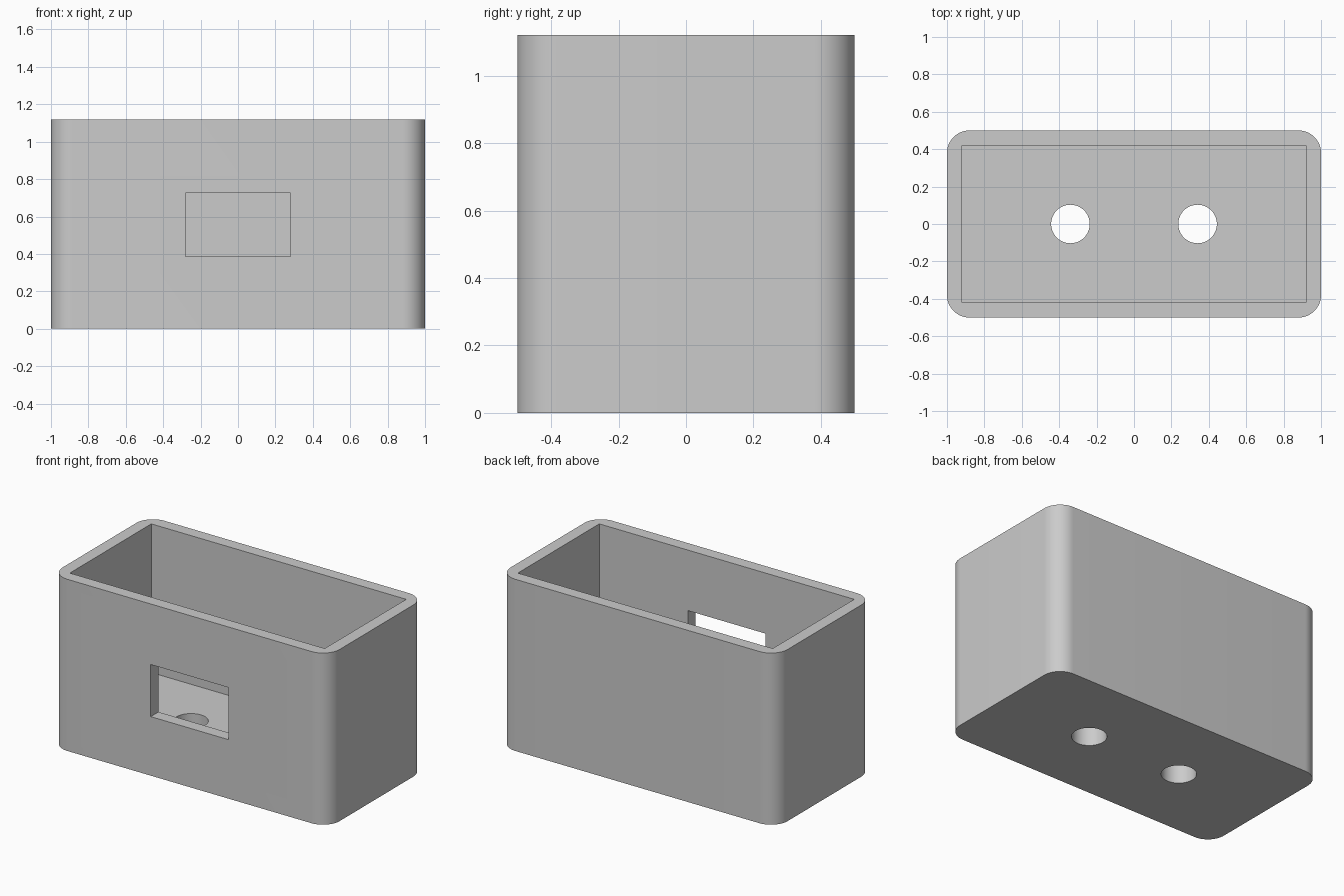
import bpy
import bmesh
from math import radians

cube = bpy.data.objects.get("Cube")
if cube:
    bpy.data.objects.remove(cube, do_unlink=True)

WIDTH, DEPTH, HEIGHT = 2.0, 1.0, 1.12
WALL, FLOOR, CORNER = 0.08, 0.15, 0.12

grey = bpy.data.materials.new("plain grey")
grey.use_nodes = True
colour = (0.6, 0.6, 0.6, 1)
grey.diffuse_color = colour
grey.node_tree.nodes["Principled BSDF"].inputs["Base Color"].default_value = colour


def finish(name, bm):
    mesh = bpy.data.meshes.new(name)
    bm.to_mesh(mesh)
    bm.free()
    mesh.materials.append(grey)
    obj = bpy.data.objects.new(name, mesh)
    bpy.context.collection.objects.link(obj)
    return obj


def box(name, low, high, corner=0):
    bm = bmesh.new()
    bmesh.ops.create_cube(bm, size=1)
    for v in bm.verts:
        v.co = [h if c > 0 else l for c, l, h in zip(v.co, low, high)]
    if corner:
        upright = [e for e in bm.edges
                   if abs(e.verts[0].co.z - e.verts[1].co.z) > 0.1]
        bmesh.ops.bevel(bm, geom=upright, offset=corner, segments=16,
                        profile=0.5, affect='EDGES')
    return finish(name, bm)


def drill(name, x, radius):
    bm = bmesh.new()
    bmesh.ops.create_cone(bm, cap_ends=True, segments=64, radius1=radius,
                          radius2=radius, depth=1)
    bmesh.ops.translate(bm, verts=bm.verts, vec=(x, 0, 0))
    return finish(name, bm)


# Rounded outer body
w, d = WIDTH / 2, DEPTH / 2
case = box("enclosure_body", (-w, -d, 0), (w, d, HEIGHT), CORNER)

# Square-cornered cavity, front window and two floor holes
cutters = [
    box("cavity_cutter", (WALL - w, WALL - d, FLOOR),
        (w - WALL, d - WALL, HEIGHT + 0.5)),
    box("window_cutter", (-0.28, -d - 0.2, 0.385), (0.28, 0, 0.725)),
    drill("left_hole_cutter", 0.34, 0.103),
    drill("right_hole_cutter", -0.34, 0.103),
]
bpy.context.view_layer.objects.active = case
for cutter in cutters:
    mod = case.modifiers.new(cutter.name, 'BOOLEAN')
    mod.operation = 'DIFFERENCE'
    mod.solver = 'EXACT'
    mod.object = cutter
    bpy.ops.object.modifier_apply(modifier=mod.name)
for cutter in cutters:
    bpy.data.objects.remove(cutter, do_unlink=True)

# Smooth curves, crisp edges
bpy.ops.object.select_all(action='DESELECT')
case.select_set(True)
bpy.ops.object.shade_smooth_by_angle(angle=radians(30))
